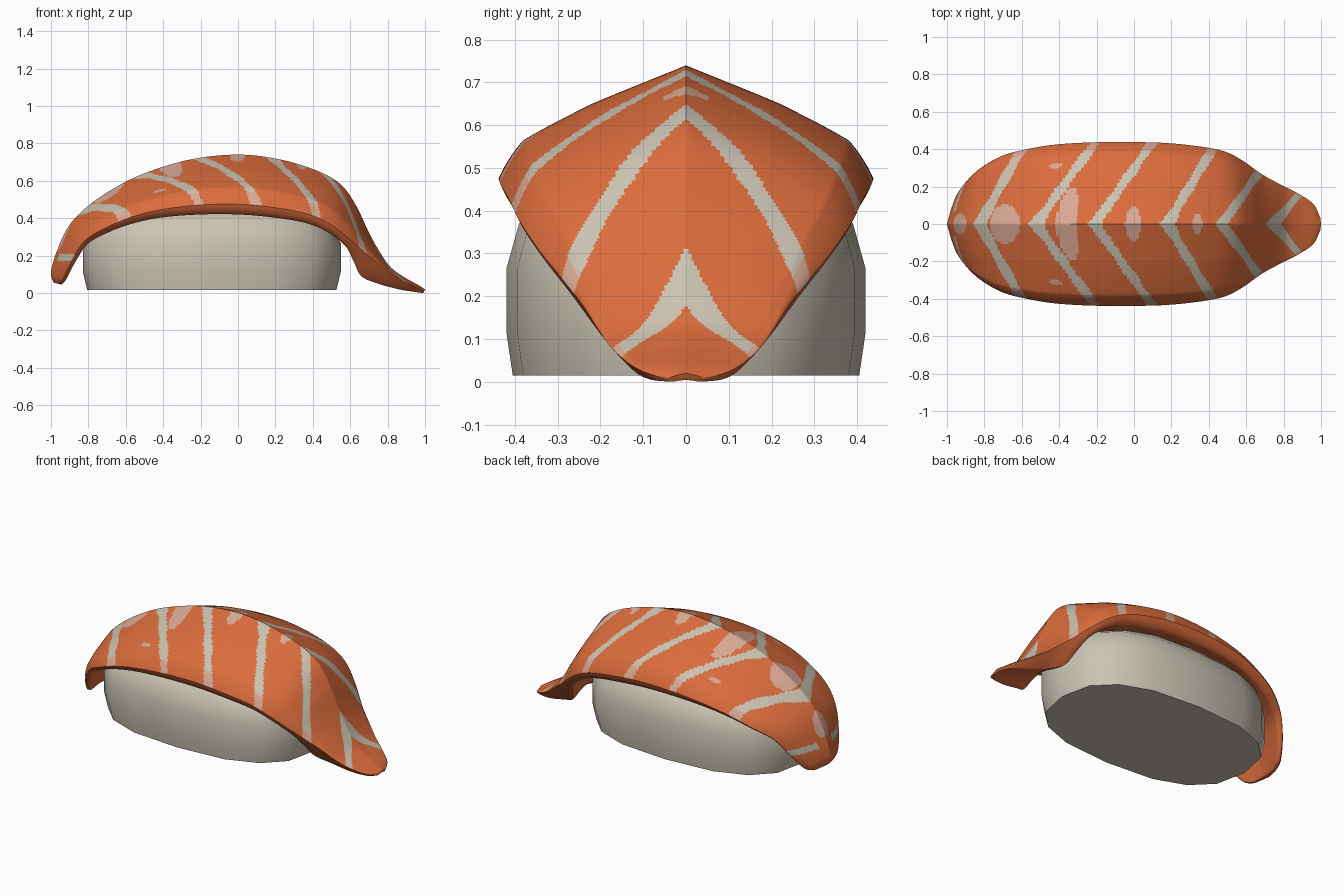
import bpy, bmesh, math
from mathutils import Vector

if "Cube" in bpy.data.objects:
    bpy.data.objects.remove(bpy.data.objects["Cube"])


def material(name, rgb):
    m = bpy.data.materials.new(name)
    m.diffuse_color = (*rgb, 1)
    m.use_nodes = True
    m.node_tree.nodes["Principled BSDF"].inputs["Base Color"].default_value = m.diffuse_color
    return m


ORANGE = material("salmon orange", (0.71, 0.15, 0.045))
CREAM = material("pale fat stripe", (0.60, 0.55, 0.45))
PINK = material("pink fat patch", (0.70, 0.40, 0.30))
RICE = material("rice", (0.60, 0.55, 0.46))


def spline(pts, t):
    """Catmull-Rom curve through pts at parameter t."""
    n = len(pts)
    i = min(int(math.floor(t)), n - 2)
    u = t - i
    a, b, c, d = [Vector(pts[max(0, min(n - 1, k))]) for k in range(i - 1, i + 3)]
    return 0.5 * (2 * b + (c - a) * u + (2 * a - 5 * b + 4 * c - d) * u * u
                  + (3 * b - a - 3 * c + d) * u ** 3)


def loft(name, rings, mats):
    bm = bmesh.new()
    loops = [[bm.verts.new(p) for p in r] for r in rings]
    for a, b in zip(loops, loops[1:]):
        for j in range(len(a)):
            k = (j + 1) % len(a)
            bm.faces.new((a[j], a[k], b[k], b[j]))
    bm.faces.new(loops[0])
    bm.faces.new(loops[-1])
    bmesh.ops.recalc_face_normals(bm, faces=bm.faces)
    me = bpy.data.meshes.new(name)
    bm.to_mesh(me)
    bm.free()
    ob = bpy.data.objects.new(name, me)
    bpy.context.collection.objects.link(ob)
    for m in mats:
        me.materials.append(m)
    bpy.context.view_layer.objects.active = ob
    ob.select_set(True)
    bpy.ops.object.shade_smooth_by_angle(angle=math.radians(40))
    ob.select_set(False)
    return ob


# Salmon slice stations: ridge x, z, lower edge x, z, half width, side droop
stations = [
    (-.985, .055, -.945, .045, .10, 1), (-1.0, .11, -.92, .07, .16, 1),
    (-.97, .22, -.87, .165, .235, 1), (-.91, .35, -.80, .265, .30, 1),
    (-.82, .45, -.68, .33, .365, 1), (-.68, .55, -.55, .375, .40, 1),
    (-.50, .64, -.40, .405, .425, 1), (-.25, .715, -.20, .42, .437, 1),
    (0, .74, 0, .42, .438, 1), (.22, .715, .18, .405, .432, 1),
    (.42, .655, .36, .375, .412, 1), (.55, .58, .48, .325, .385, 1),
    (.63, .47, .575, .25, .335, .95), (.69, .345, .62, .165, .29, .7),
    (.74, .25, .66, .09, .25, .45), (.81, .145, .75, .05, .205, .3),
    (.88, .09, .86, .02, .165, .35), (.96, .045, .95, .005, .11, .5),
    (1.0, .02, .99, 0, .04, .8)]
# Half cross-section: fraction of width, fraction from ridge to lower edge
half = [(0, 0), (.5, .28), (.87, .55), (1, .83), (.9, 1), (.45, .87), (0, .78)]
STEP = 18


def cross_section(droop):
    """Half profile with its sides lifted where the tail flattens."""
    lift = 1 - droop
    pts = [(y, f * droop) if k < 4 else (y * (1 - .35 * lift), f + .2 * lift * (1 - f))
           for k, (y, f) in enumerate(half)]
    out = []
    for j in range((len(pts) - 1) * STEP + 1):
        i = min(j // STEP, len(pts) - 2)
        flat = Vector(pts[i]).lerp(Vector(pts[i + 1]), j / STEP - i)
        out.append(flat.lerp(spline(pts, j / STEP), .4))
    return out + [Vector((-p.x, p.y)) for p in out[-2:0:-1]]


rings = []
for i in range((len(stations) - 1) * STEP + 1):
    s = spline([Vector(p) for p in stations], i / STEP)
    rings.append([(s[0] + f * (s[2] - s[0]), y * s[4], s[1] + f * (s[3] - s[1]))
                  for y, f in cross_section(s[5])])
salmon = loft("salmon_slice", rings, [ORANGE, CREAM, PINK])

# Chevron stripes (tip x, slope) and patches (x, y, radius x, radius y, bend)
chevrons = [(-.86, .56), (-.56, .73), (-.245, .71), (.145, .60), (.435, .73), (.71, .87)]
patches = [(-.93, 0, .035, .055, 0), (-.69, 0, .08, .105, 0), (-.36, 0, .055, .20, 1.0),
           (-.005, 0, .042, .09, 0), (.34, 0, .025, .055, 0), (-.42, .31, .032, .016, 0)]


def fat_colour(x, y, z, reach):
    y = abs(y)
    if x < -.86 and abs(z - .19) < .018 and reach > .6:   # band round the head end
        return 1
    for tip, k in chevrons:
        w = .028 + .012 * max(0, 1 - y / .08) + .004 * math.sin(38 * y + 9 * tip)
        if abs(x - tip - k * y - .034) < w:
            return 2 if reach > 2.2 else 1
    for px, py, rx, ry, bend in patches:
        dy = y - py
        dx = x - px - bend * dy * dy - (.7 * dy if py else 0)
        if (dx / rx) ** 2 + (dy / ry) ** 2 < 1:
            return 2
    return 0


count = len(rings[0])
for p in list(salmon.data.polygons)[:-2]:
    j = p.index % count
    reach = min(j, count - 1 - j) / STEP      # distance from ridge across the top
    if reach < 2.95:
        p.material_index = fat_colour(*p.center, reach)

# Rice block: faceted rounded oval with bevelled shoulders
rice_rings = []
for z, s in [(.015, .965), (.115, 1), (.265, 1), (.37, .93), (.43, .78), (.46, .5)]:
    ring = []
    for k in range(16):
        a = math.tau * k / 16
        c, d = math.cos(a), math.sin(a)
        ring.append((-.14 + .69 * s * math.copysign(abs(c) ** .78, c),
                     .42 * s * math.copysign(abs(d) ** .78, d), z))
    rice_rings.append(ring)
loft("rice_block", rice_rings, [RICE])
